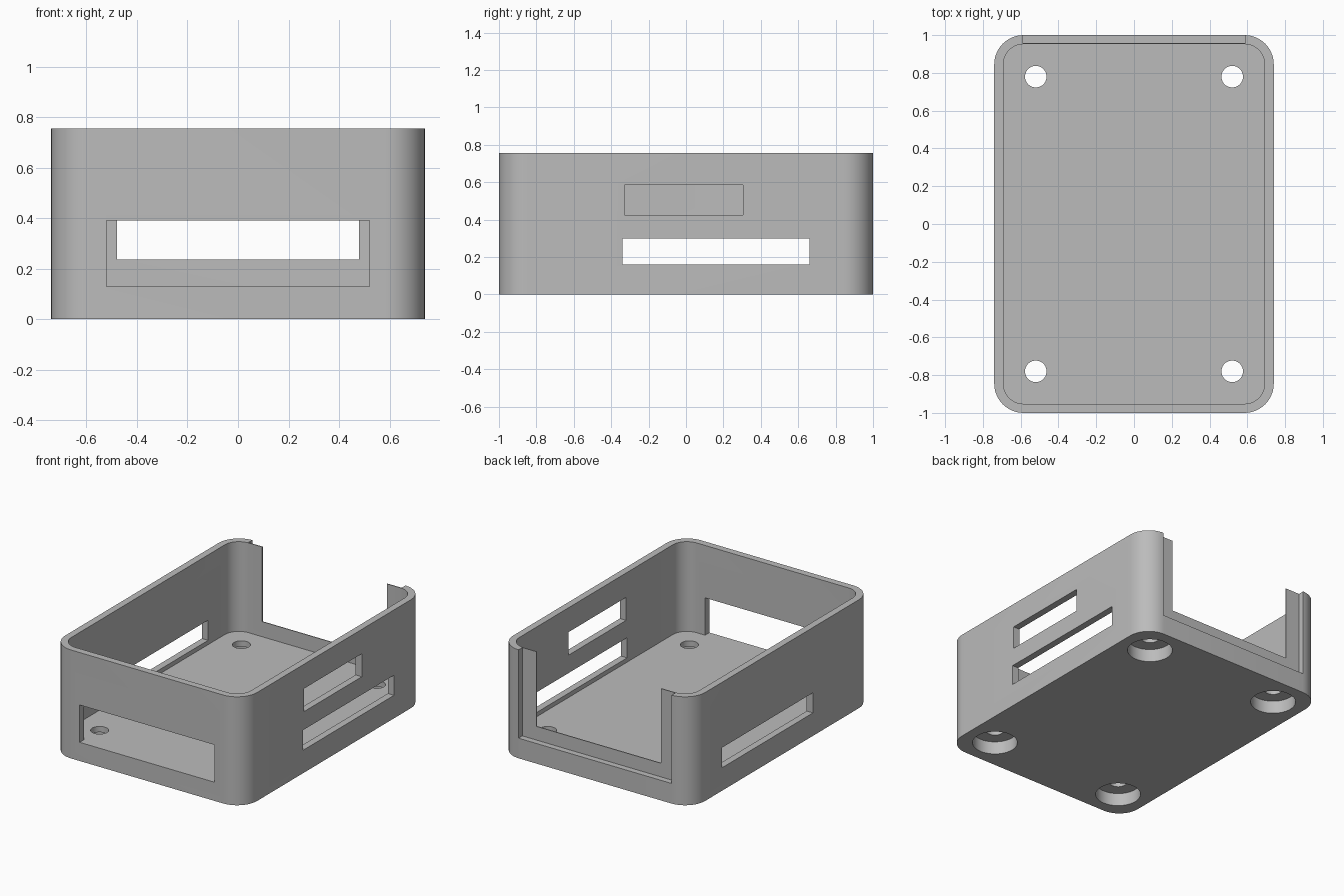
import bpy, bmesh, math

default = bpy.data.objects.get("Cube")
if default:
    bpy.data.objects.remove(default, do_unlink=True)

HX, HY, HEIGHT = 0.74, 1.0, 0.755     # outer half sizes and height
WALL, FLOOR, RADIUS = 0.048, 0.13, 0.155
OVER = 0.2                            # cutter overshoot

grey = bpy.data.materials.new("light grey plastic")
grey.use_nodes = True
colour = (0.5, 0.5, 0.5, 1)
grey.diffuse_color = colour
grey.node_tree.nodes["Principled BSDF"].inputs["Base Color"].default_value = colour


def prism(name, outline, z0, z1):
    """Extrude a closed outline between two heights."""
    bm = bmesh.new()
    face = bm.faces.new([bm.verts.new((x, y, z0)) for x, y in outline])
    top = bmesh.ops.extrude_face_region(bm, geom=[face])["geom"]
    for v in top:
        if isinstance(v, bmesh.types.BMVert):
            v.co.z = z1
    bmesh.ops.recalc_face_normals(bm, faces=bm.faces)
    mesh = bpy.data.meshes.new(name)
    bm.to_mesh(mesh)
    bm.free()
    mesh.materials.append(grey)
    obj = bpy.data.objects.new(name, mesh)
    bpy.context.collection.objects.link(obj)
    return obj


def rounded(hx, hy, r, steps=12):
    points = []
    for i, (sx, sy) in enumerate([(1, 1), (-1, 1), (-1, -1), (1, -1)]):
        for s in range(steps + 1):
            a = math.pi / 2 * (i + s / steps)
            points.append((sx * (hx - r) + r * math.cos(a),
                           sy * (hy - r) + r * math.sin(a)))
    return points


def circle(cx, cy, r, n=40):
    return [(cx + r * math.cos(math.tau * i / n),
             cy + r * math.sin(math.tau * i / n)) for i in range(n)]


def box(x0, x1, y0, y1):
    return [(x0, y0), (x1, y0), (x1, y1), (x0, y1)]


case = prism("case", rounded(HX, HY, RADIUS), 0, HEIGHT)


def cut(outline, z0, z1):
    """Subtract an extruded outline from the case."""
    cutter = prism("cutter", outline, z0, z1)
    cutter.hide_render = True
    mod = case.modifiers.new("cut", 'BOOLEAN')
    mod.operation, mod.solver, mod.object = 'DIFFERENCE', 'EXACT', cutter
    bpy.context.view_layer.objects.active = case
    bpy.ops.object.modifier_apply(modifier=mod.name)
    bpy.data.objects.remove(cutter, do_unlink=True)


TOP = HEIGHT + OVER
# Inner cavity
cut(rounded(HX - WALL, HY - WALL, RADIUS - WALL), FLOOR, TOP)
# Back panel recess and the opening through its thin flange
cut(box(-0.59, 0.59, 0.958, HY + OVER), 0.14, TOP)
cut(box(-0.48, 0.48, 0.85, HY + OVER), 0.235, TOP)
# Front window
cut(box(-0.52, 0.52, -HY - OVER, -0.85), FLOOR, 0.39)
# Long slot through both sides, short slot on the +x side
cut(box(-HX - OVER, HX + OVER, -0.34, 0.66), 0.16, 0.30)
cut(box(0.6, HX + OVER, -0.33, 0.305), 0.425, 0.585)
# Counterbored screw holes
for sx in (-1, 1):
    for sy in (-1, 1):
        cut(circle(sx * 0.52, sy * 0.78, 0.145), -OVER, 0.09)
        cut(circle(sx * 0.52, sy * 0.78, 0.057), -OVER, OVER)

# Smooth the round corners, keep edges sharp
bpy.ops.object.select_all(action='DESELECT')
case.select_set(True)
bpy.context.view_layer.objects.active = case
bpy.ops.object.shade_smooth_by_angle(angle=math.radians(30))
